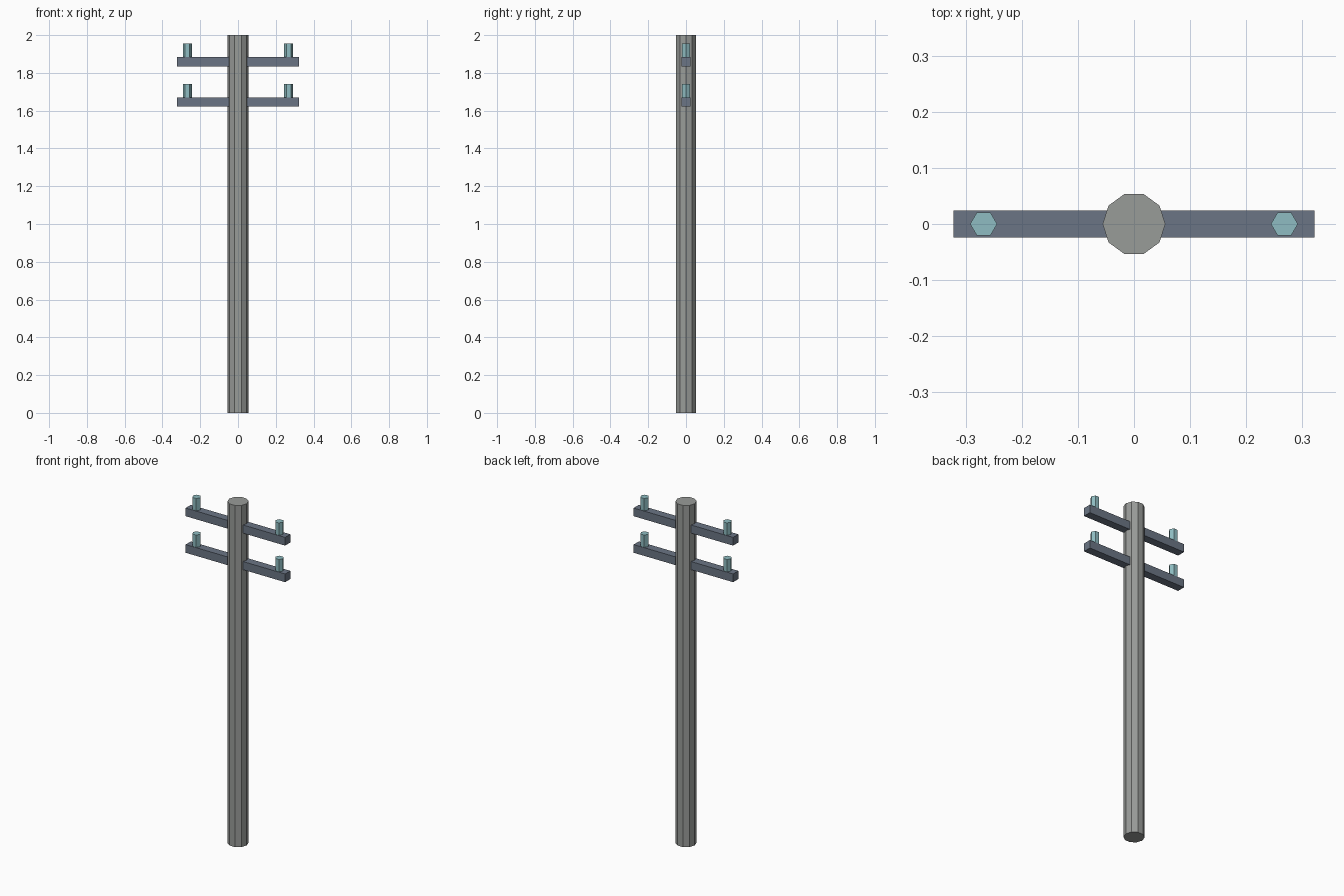
import bpy

if "Cube" in bpy.data.objects:
    bpy.data.objects.remove(bpy.data.objects["Cube"])


def material(name, srgb):
    m = bpy.data.materials.new(name)
    lin = [c / 12.92 if c <= 0.04045 else ((c + 0.055) / 1.055) ** 2.4 for c in srgb]
    m.diffuse_color = (*lin, 1)
    m.use_nodes = True
    m.node_tree.nodes["Principled BSDF"].inputs["Base Color"].default_value = m.diffuse_color
    return m


GREY = material("concrete grey", (0.60, 0.61, 0.60))
SLATE = material("slate metal", (0.42, 0.46, 0.52))
TEAL = material("pale teal glass", (0.56, 0.74, 0.76))


def prism(name, sides, radius, x, z0, z1, mat):
    """Upright flat-sided prism with a corner pointing along +x."""
    bpy.ops.mesh.primitive_cylinder_add(vertices=sides, radius=radius, depth=z1 - z0,
                                        location=(x, 0, (z0 + z1) / 2))
    ob = bpy.context.object
    ob.name = name
    # the primitive starts with a corner on +y, so turn it onto the x axis
    ob.rotation_euler.z = -1.5707963
    ob.data.materials.append(mat)


def box(name, size, z, mat):
    bpy.ops.mesh.primitive_cube_add(size=1, location=(0, 0, z))
    ob = bpy.context.object
    ob.name = name
    ob.scale = size
    ob.data.materials.append(mat)


# ten-sided pole
prism("pole", 10, 0.056, 0, 0, 2, GREY)

# two crossarms, each with a hexagonal insulator near both ends
for level, z in (("lower", 1.645), ("upper", 1.859)):
    box(level + "_crossarm", (0.644, 0.048, 0.048), z, SLATE)
    for side, x in (("left", -0.268), ("right", 0.268)):
        prism(f"{level}_{side}_insulator", 6, 0.024, x, z + 0.024, z + 0.096, TEAL)
